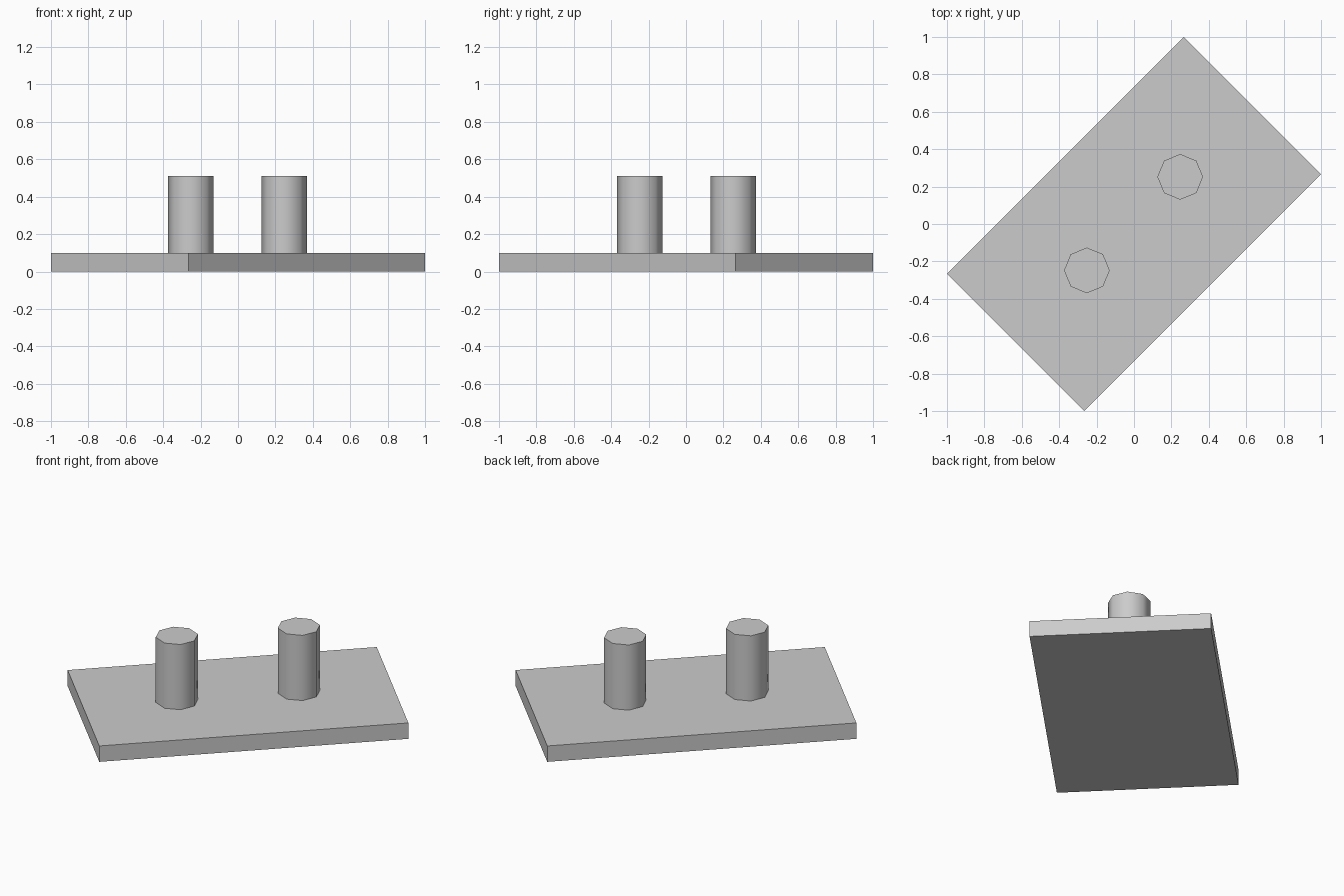
import bpy
from math import radians

if "Cube" in bpy.data.objects:
    bpy.data.objects.remove(bpy.data.objects["Cube"])

# Flat rectangular base plate, turned 45 degrees
bpy.ops.mesh.primitive_cube_add(size=1, location=(0, 0, 0.05), rotation=(0, 0, radians(45)))
plate = bpy.context.object
plate.name = "base_plate"
plate.scale = (1.789, 1.039, 0.1)


# Eight-sided upright pegs, spaced along the plate's long axis
def add_peg(name, x, y):
    bottom, top = 0.1, 0.51
    bpy.ops.mesh.primitive_cylinder_add(vertices=8, radius=0.122, depth=top - bottom,
                                        location=(x, y, (bottom + top) / 2))
    bpy.context.object.name = name
    bpy.ops.object.shade_smooth_by_angle(angle=radians(50))


add_peg("front_peg", -0.252, -0.248)
add_peg("back_peg", 0.247, 0.252)
